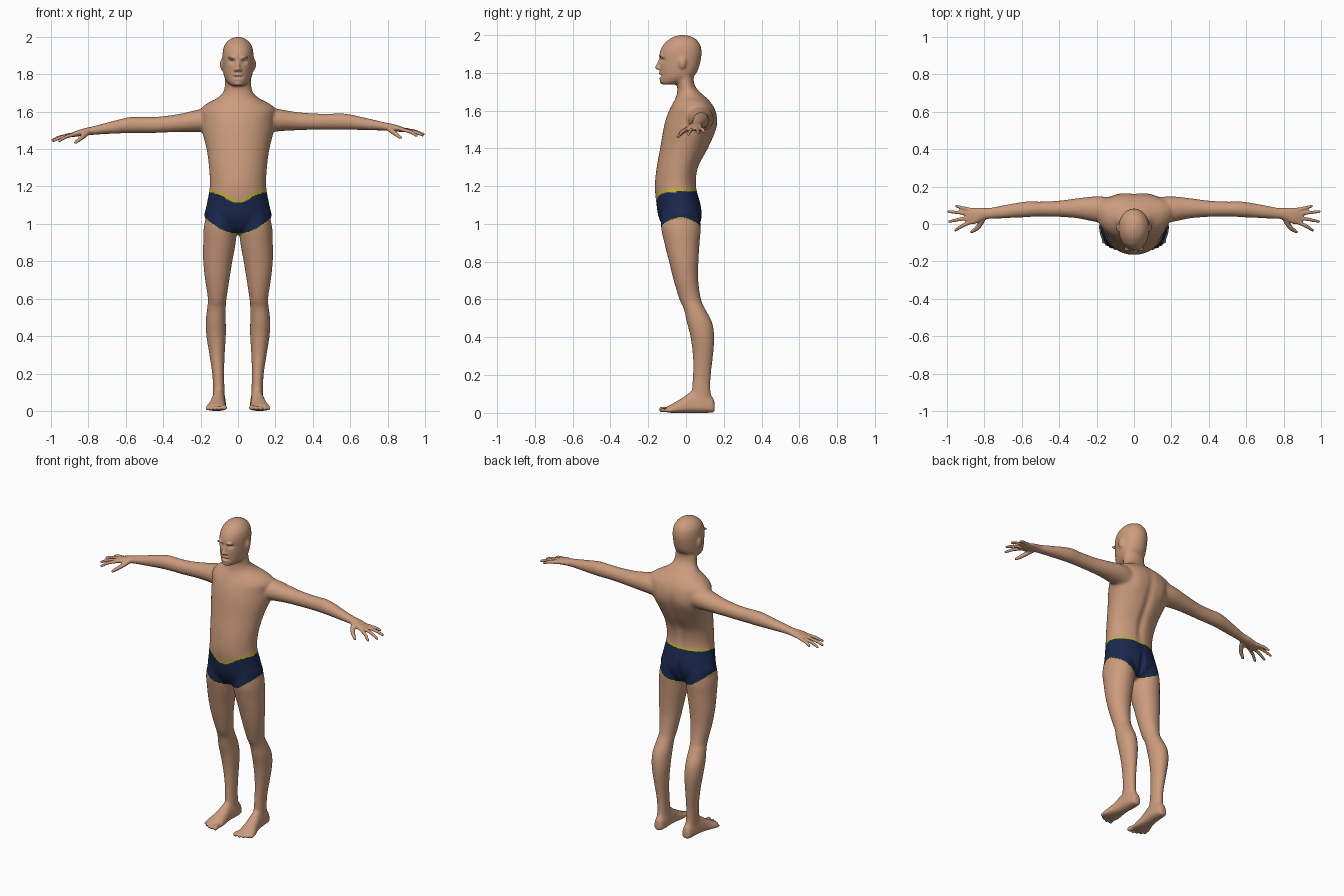
import bpy, bmesh, math
from mathutils import Vector, Matrix

bm = bmesh.new()


def spline(rows, steps=5):
    """Catmull-Rom resampling of section rows."""
    out = []
    n = len(rows)
    for i in range(n - 1):
        p = [rows[max(i - 1, 0)], rows[i], rows[i + 1], rows[min(i + 2, n - 1)]]
        for k in range(steps):
            u = k / steps
            out.append([0.5 * (2 * b + (c - a) * u + (2 * a - 5 * b + 4 * c - d) * u * u
                               + (3 * b - a - 3 * c + d) * u ** 3) for a, b, c, d in zip(*p)])
    out.append(list(rows[-1]))
    return out


PLACE = {'z': lambda t, a, b: (a, b, t),     # sections stacked upwards
         'x': lambda t, a, b: (t, b, a),     # sections along the arm
         'y': lambda t, a, b: (a, t, b)}     # sections along the foot


def loft(rows, axis, side=1, pivot=0.5, sides=40):
    """Rows: position, centre, half width, low, high (, pivot)."""
    rings = []
    for row in spline(rows):
        t, c, r, lo, hi = row[:5]
        pv = row[5] if len(row) > 5 else lo + (hi - lo) * pivot
        ring = []
        for k in range(sides):
            w = 2 * math.pi * k / sides
            s = math.sin(w)
            b = pv + s * ((hi - pv) if s > 0 else (pv - lo))
            p = PLACE[axis](t, c + r * math.cos(w), b)
            ring.append(bm.verts.new((p[0] * side, p[1], p[2])))
        rings.append(ring)
    for r0, r1 in zip(rings, rings[1:]):
        for k in range(sides):
            j = (k + 1) % sides
            bm.faces.new((r0[k], r0[j], r1[j], r1[k]))
    bm.faces.new(rings[0])
    bm.faces.new(rings[-1])


def chain(pts, side=1, steps=6):
    """Rounded tapering limb from (x, y, z, radius) points."""
    for x, y, z, r in spline(pts, steps):
        bmesh.ops.create_icosphere(bm, subdivisions=2, radius=r,
                                   matrix=Matrix.Translation((x * side, y, z)))


def blob(centre, size):
    bmesh.ops.create_uvsphere(bm, u_segments=20, v_segments=12, radius=1,
                              matrix=Matrix.Translation(centre) @ Matrix.Diagonal((*size, 1)))


# torso with neck
loft([(.945, 0, .03, -.07, .02, -.02), (.97, 0, .09, -.11, .06, -.02),
      (1.03, 0, .176, -.143, .084, -.02), (1.1, 0, .168, -.156, .08, -.03),
      (1.2, 0, .151, -.165, .056, -.04), (1.3, 0, .155, -.155, .068, -.03),
      (1.4, 0, .168, -.137, .12, 0), (1.5, 0, .193, -.12, .16, .05),
      (1.56, 0, .2, -.105, .166, .07), (1.61, 0, .205, -.085, .153, .075),
      (1.645, 0, .165, -.066, .13, .06), (1.675, 0, .108, -.052, .1, .035),
      (1.71, 0, .077, -.046, .062, .01), (1.75, 0, .071, -.05, .042, 0),
      (1.82, 0, .065, -.06, .04, 0)], 'z')

# head
loft([(1.737, 0, .032, -.125, -.06, -.09), (1.755, 0, .055, -.138, .0, -.05),
      (1.785, 0, .074, -.138, .045, -.02), (1.82, 0, .08, -.139, .066, -.02),
      (1.87, 0, .083, -.14, .079, -.02), (1.91, 0, .083, -.138, .083, -.02),
      (1.95, 0, .075, -.118, .075, -.02), (1.98, 0, .053, -.085, .05, -.02),
      (1.994, 0, .03, -.055, .02, -.02), (2.0, 0, .008, -.03, -.01, -.02)], 'z')
chain([(0, -.134, 1.872, .009), (0, -.144, 1.845, .011), (0, -.152, 1.828, .013)])   # nose
blob((0, -.136, 1.796), (.024, .01, .006))    # upper lip
blob((0, -.134, 1.774), (.022, .01, .006))    # lower lip
blob((0, -.128, 1.752), (.022, .012, .012))   # chin

for s in (1, -1):
    blob((s * .014, -.143, 1.823), (.009, .01, .008))    # nostrils
    blob((s * .088, -.018, 1.852), (.009, .02, .032))    # ears
    blob((s * .033, -.136, 1.888), (.024, .009, .007))   # brows
    # legs
    loft([(1.06, .09, .075, -.13, .07), (.98, .095, .088, -.132, .078),
          (.9, .099, .087, -.115, .072), (.8, .108, .078, -.09, .066),
          (.7, .111, .065, -.065, .065), (.6, .111, .05, -.035, .08),
          (.55, .115, .05, -.012, .102), (.48, .119, .054, .004, .138),
          (.4, .117, .052, .024, .15), (.3, .112, .041, .036, .143),
          (.2, .106, .032, .036, .132), (.12, .103, .031, .03, .13),
          (.05, .102, .032, .02, .142)], 'z', s)
    # feet and toes
    loft([(.152, .1, .014, .012, .045), (.14, .1, .028, .002, .085), (.09, .101, .036, 0, .12),
          (.03, .105, .038, 0, .115), (-.02, .11, .045, 0, .08), (-.07, .116, .055, 0, .05),
          (-.1, .119, .052, .002, .034)], 'y', s, pivot=.25)
    for x, tip, y, r in ((.082, .073, -.128, .015), (.104, .101, -.13, .011), (.122, .123, -.122, .0105),
                         (.139, .144, -.11, .01), (.154, .164, -.094, .01)):
        chain([(x, -.08, .02, r), (tip, y, r + .003, r)], s)
    # arms and palms
    loft([(.1, 1.55, .075, 0, .14), (.2, 1.555, .062, .01, .148), (.3, 1.55, .05, .03, .138),
          (.4, 1.547, .044, .038, .125), (.5, 1.547, .043, .04, .12), (.58, 1.546, .043, .036, .12),
          (.7, 1.532, .031, .03, .1), (.77, 1.523, .024, .027, .087), (.81, 1.518, .02, .02, .087),
          (.85, 1.511, .017, .0, .088), (.885, 1.503, .013, .0, .086), (.9, 1.5, .009, .006, .082)], 'x', s)
    # fingers and thumb
    for y0, x1, y1, z1 in ((.077, .95, .096, 1.488), (.057, .99, .066, 1.48),
                           (.034, .988, .013, 1.474), (.01, .955, -.034, 1.472)):
        xm = .88 + (x1 - .88) * .55
        chain([(.875, y0, 1.505, .0115), (xm, (y0 + y1) / 2, (1.512 + z1) / 2, .0105),
               (x1, y1, z1, .0085)], s)
    chain([(.805, .03, 1.512, .016), (.835, -.018, 1.487, .0135), (.868, -.042, 1.462, .0095)], s)

bmesh.ops.recalc_face_normals(bm, faces=bm.faces)
raw = bpy.data.meshes.new("body_parts")
bm.to_mesh(raw)
bm.free()
body = bpy.data.objects.new("body", raw)
bpy.context.collection.objects.link(body)

# fuse the parts into one skin
mod = body.modifiers.new("fuse", 'REMESH')
mod.mode = 'VOXEL'
mod.voxel_size = .006
skin_mesh = bpy.data.meshes.new_from_object(body.evaluated_get(bpy.context.evaluated_depsgraph_get()))
body.modifiers.clear()
body.data = skin_mesh
bpy.data.meshes.remove(raw)

bm = bmesh.new()
bm.from_mesh(skin_mesh)


def fine(v):   # hands, feet and face keep their detail
    return abs(v.x) > .8 or v.z < .07 or (v.z > 1.74 and v.y < -.1)


soft = [v for v in bm.verts if not fine(v.co)]
for _ in range(10):
    bmesh.ops.smooth_vert(bm, verts=soft, factor=.5, use_axis_x=True, use_axis_y=True, use_axis_z=True)
bmesh.ops.smooth_vert(bm, verts=[v for v in bm.verts if fine(v.co)], factor=.4,
                      use_axis_x=True, use_axis_y=True, use_axis_z=True)


def bell(d, w):
    return math.exp(-(d / w) ** 2)


def ramp(a, lo, hi):
    return min(max((a - lo) / (hi - lo), 0), 1)


# sculpted hollows: spine, seat cleft, eye sockets, mouth; lower left arm
for v in bm.verts:
    c = v.co
    ax = abs(c.x)
    if .95 < c.z < 1.65 and ax < .2 and c.y > 0:
        c.y -= .013 * bell(ax, .025) * bell(c.z - 1.36, .2)
        c.y -= .018 * bell(ax, .015) * bell(c.z - 1.02, .06)
        c.y += .006 * bell(ax - .09, .04) * bell(c.z - 1.5, .07)
    if c.z > 1.74 and c.y < -.08:
        c.y += .013 * bell(ax - .033, .016) * bell(c.z - 1.868, .011)
        c.y += .014 * bell(ax, .02) * bell(c.z - 1.785, .006)
    if c.x < -.15 and 1.3 < c.z < 1.7:
        c.z -= .018 * ramp(ax, .15, .45) + .012 * ramp(ax, .6, 1)

# colours: skin, shorts and trim
for name, col in (("skin", (.6, .33, .205)), ("navy_cloth", (.011, .022, .08)), ("yellow_trim", (.55, .45, .03))):
    m = bpy.data.materials.new(name)
    m.diffuse_color = (*col, 1)
    skin_mesh.materials.append(m)
for f in bm.faces:
    f.smooth = True
    f.material_index = 0
    c = f.calc_center_median()
    if abs(c.x) < .25 and .9 < c.z < 1.25:
        top = 1.187 - (.06 * bell(c.x, .085) if c.y < -.05 else 0)
        low = .945 + .09 * (abs(c.x) / .18) ** 2
        if low < c.z < top:
            f.material_index = 2 if c.z > top - .016 or c.z < low + .004 else 1
bm.to_mesh(skin_mesh)
bm.free()
